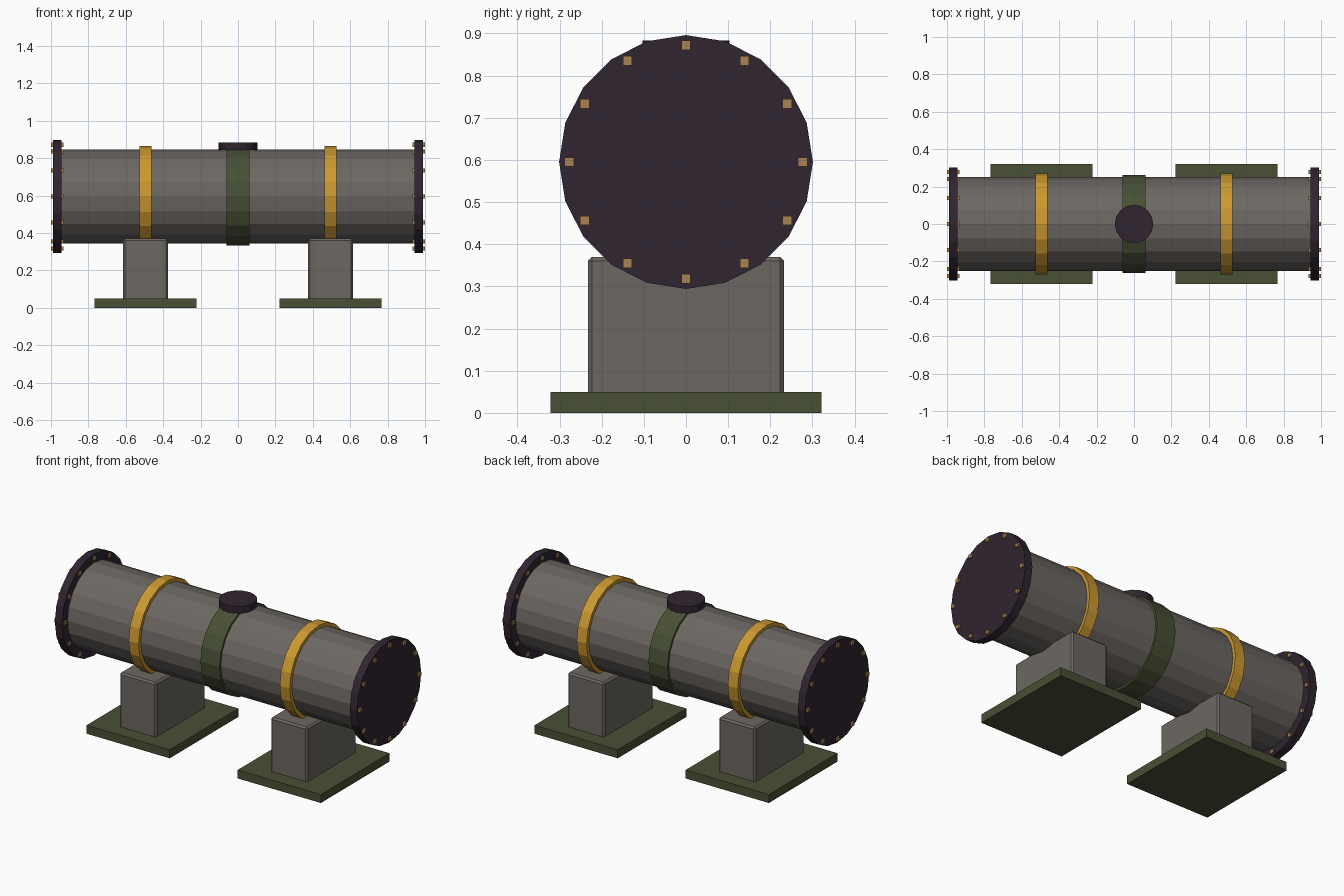
import bpy, bmesh
from math import sin, cos, pi
from mathutils import Matrix, Vector

cube = bpy.data.objects.get("Cube")
if cube:
    bpy.data.objects.remove(cube, do_unlink=True)


def material(name, r, g, b):
    m = bpy.data.materials.new(name)
    m.use_nodes = True
    m.diffuse_color = (r, g, b, 1)
    m.node_tree.nodes["Principled BSDF"].inputs["Base Color"].default_value = (r, g, b, 1)
    return m


STEEL = material("warm grey steel", 0.15, 0.135, 0.122)
DARK = material("dark plum iron", 0.03, 0.018, 0.03)
GOLD = material("yellow band paint", 0.6, 0.32, 0.03)
OLIVE = material("olive green paint", 0.065, 0.08, 0.035)
BRASS = material("brass bolt", 0.4, 0.22, 0.085)

AXIS_Z = 0.595
SIDES = 20


def finish(name, bm, mat):
    mesh = bpy.data.meshes.new(name)
    bmesh.ops.recalc_face_normals(bm, faces=bm.faces)
    bm.to_mesh(mesh)
    bm.free()
    mesh.materials.append(mat)
    ob = bpy.data.objects.new(name, mesh)
    bpy.context.collection.objects.link(ob)
    return ob


def drum(name, x, radius, length, mat):
    """Faceted cylinder lying along x, with a vertex at the top."""
    bm = bmesh.new()
    place = Matrix.Translation((x, 0, AXIS_Z)) @ Matrix.Rotation(pi / 2, 4, 'Y')
    bmesh.ops.create_cone(bm, cap_ends=True, segments=SIDES, radius1=radius,
                          radius2=radius, depth=length, matrix=place)
    return finish(name, bm, mat)


def add_box(bm, centre, size):
    bmesh.ops.create_cube(bm, size=1, matrix=Matrix.Translation(centre)
                          @ Matrix.Diagonal(Vector(size).to_4d()))


def box(name, centre, size, mat, bevel=0):
    bm = bmesh.new()
    add_box(bm, centre, size)
    ob = finish(name, bm, mat)
    if bevel:
        mod = ob.modifiers.new("edge_bevel", 'BEVEL')
        mod.width = bevel
        mod.segments = 1
    return ob


# Main pipe and centre band
drum("pipe_body", 0, 0.25, 1.92, STEEL)
drum("centre_band", 0, 0.262, 0.125, OLIVE)

# Round hatch on top of the centre band
bm = bmesh.new()
bmesh.ops.create_cone(bm, cap_ends=True, segments=16, radius1=0.103, radius2=0.103,
                      depth=0.04, matrix=Matrix.Translation((0, 0, 0.863)))
finish("top_hatch", bm, DARK)

for side, s in (("left", 1), ("right", -1)):
    # End flange with a ring of bolts passing through it
    drum(side + "_flange", s * 0.966, 0.301, 0.047, DARK)
    bm = bmesh.new()
    for i in range(12):
        a = i * pi / 6
        add_box(bm, (s * 0.967, 0.277 * cos(a), AXIS_Z + 0.277 * sin(a)),
                (0.066, 0.022, 0.022))
    finish(side + "_flange_bolts", bm, BRASS)

    # Clamp band, pedestal and foot plate
    drum(side + "_clamp_band", s * 0.495, 0.27, 0.065, GOLD)
    box(side + "_pedestal", (s * 0.495, 0, 0.1875), (0.24, 0.466, 0.365), STEEL, 0.01)
    box(side + "_foot_plate", (s * 0.495, 0, 0.025), (0.545, 0.642, 0.05), OLIVE)
